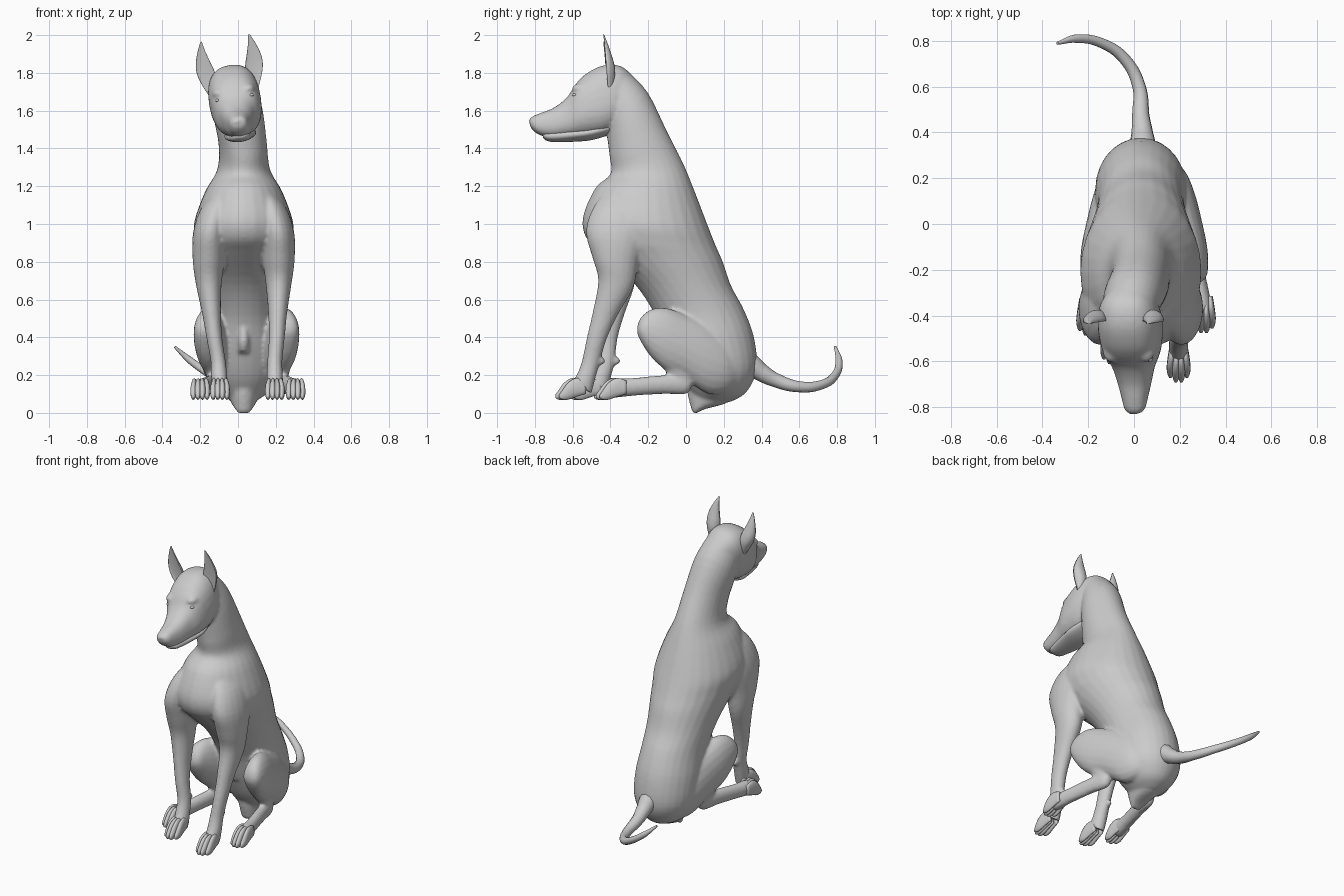
import bpy, bmesh, math
from mathutils import Matrix

cube = bpy.data.objects.get("Cube")
if cube:
    bpy.data.objects.remove(cube)

grey = bpy.data.materials.new("clay grey")
grey.use_nodes = True
COL = (0.6, 0.6, 0.6, 1)
grey.diffuse_color = COL
bsdf = grey.node_tree.nodes["Principled BSDF"]
bsdf.inputs["Base Color"].default_value = COL
bsdf.inputs["Roughness"].default_value = 0.8


def spline(a, b, c, d, t):
    """Catmull-Rom blend of four rings."""
    return [0.5 * (2 * q + (r - p) * t + (2 * p - 5 * q + 4 * r - s) * t * t
                   + (3 * q - p - 3 * r + s) * t ** 3) for p, q, r, s in zip(a, b, c, d)]


def loft(bm, rings, sides=20, steps=4, dent=None, square=1.0):
    """Skin oval rings (y1, z1, y2, z2, x, half width): two side-profile points and a width."""
    n, fine = len(rings), []
    for i in range(n - 1):
        ctl = [rings[max(0, min(n - 1, i + k))] for k in (-1, 0, 1, 2)]
        fine += [spline(*ctl, s / steps) for s in range(steps)]
    fine.append(list(rings[-1]))
    loops = []
    for y1, z1, y2, z2, x, w in fine:
        loop = []
        for k in range(sides):
            t = 2 * math.pi * k / sides
            c, s = math.cos(t), math.sin(t)
            c = math.copysign(abs(c) ** square, c)
            s = math.copysign(abs(s) ** square, s)
            if dent is not None and c > 0:
                c *= -dent
            loop.append(bm.verts.new((x + s * max(w, 0.002), (y1 + y2) / 2 + c * (y1 - y2) / 2,
                                      (z1 + z2) / 2 + c * (z1 - z2) / 2)))
        loops.append(loop)
    for a, b in zip(loops, loops[1:]):
        for k in range(sides):
            j = (k + 1) % sides
            bm.faces.new((a[k], a[j], b[j], b[k]))
    bm.faces.new(loops[0])
    bm.faces.new(loops[-1])


def ball(bm, pos, size):
    m = Matrix.Translation(pos) @ Matrix.Diagonal((*size, 1))
    bmesh.ops.create_uvsphere(bm, u_segments=16, v_segments=10, radius=1, matrix=m)


def finish(name, bm, matrix=None, voxel=None):
    if matrix:
        bm.transform(matrix)
    bmesh.ops.recalc_face_normals(bm, faces=bm.faces)
    for f in bm.faces:
        f.smooth = True
    me = bpy.data.meshes.new(name)
    bm.to_mesh(me)
    bm.free()
    me.materials.append(grey)
    ob = bpy.data.objects.new(name, me)
    bpy.context.collection.objects.link(ob)
    if voxel:
        r = ob.modifiers.new("blend", 'REMESH')
        r.mode, r.voxel_size, r.use_smooth_shade = 'VOXEL', voxel, True
        s = ob.modifiers.new("soften", 'SMOOTH')
        s.factor, s.iterations = 0.5, 5


# Head: rolled a little to the right about the lower jaw, then blended into the neck
roll = (Matrix.Translation((0, 0, 1.55)) @ Matrix.Rotation(math.radians(-9), 4, 'Y')
        @ Matrix.Translation((0, 0, -1.55)))
body = bmesh.new()
loft(body, [(-.26, 1.76, -.33, 1.58, 0, .08), (-.34, 1.835, -.37, 1.51, 0, .125),
            (-.44, 1.84, -.43, 1.475, 0, .138), (-.53, 1.795, -.51, 1.462, 0, .132),
            (-.585, 1.74, -.56, 1.46, 0, .118), (-.63, 1.67, -.62, 1.458, 0, .092),
            (-.70, 1.615, -.69, 1.455, 0, .073), (-.77, 1.587, -.75, 1.462, 0, .057),
            (-.815, 1.568, -.795, 1.482, 0, .046), (-.832, 1.548, -.822, 1.51, 0, .028)],
     sides=28, square=.82)
# Brows and cheekbones
for s in (1, -1):
    ball(body, (s * .075, -.555, 1.705), (.04, .05, .03))
    ball(body, (s * .075, -.47, 1.58), (.05, .10, .08))
body.transform(roll)

# Neck, chest, back and rump in one loft
loft(body, [
    (-.44, 1.64, -.325, 1.825, -.025, .115), (-.42, 1.48, -.205, 1.70, 0, .132),
    (-.405, 1.36, -.10, 1.49, .025, .128), (-.40, 1.265, -.01, 1.31, .03, .14),
    (-.48, 1.19, .055, 1.15, .03, .205), (-.545, 1.04, .12, .98, .03, .262),
    (-.53, .93, .16, .88, .03, .255), (-.44, .84, .195, .80, .03, .235),
    (-.27, .68, .24, .67, .03, .205), (-.16, .51, .305, .55, .03, .19),
    (-.10, .34, .36, .40, .03, .20), (-.04, .20, .375, .23, .03, .19),
    (.02, .11, .32, .11, .03, .13), (.06, .06, .24, .06, .03, .06)], sides=28)
# Groin wedge and sheath
loft(body, [(0, .16, .26, .14, .03, .09), (.01, .09, .23, .06, .03, .075),
            (.03, .015, .10, .02, .03, .045), (.04, 0, .06, 0, .03, .03)])
loft(body, [(-.14, .46, -.04, .46, .03, .03), (-.15, .38, -.05, .36, .03, .032),
            (-.13, .33, -.06, .30, .03, .025)])

# Forelegs: shared profile, the right one set further back at the foot
FORE = [(-.40, 1.20, -.20, 1.20, .03), (-.49, 1.09, -.20, 1.10, .075), (-.53, .96, -.20, .96, .09),
        (-.495, .82, -.25, .80, .085), (-.465, .70, -.28, .66, .068), (-.495, .53, -.36, .52, .05),
        (-.525, .40, -.42, .39, .042), (-.55, .28, -.455, .27, .04), (-.575, .21, -.48, .18, .043),
        (-.60, .17, -.50, .10, .043)]
for xs, back in (([.13, .175, .207, .215, .215, .21, .205, .195, .195, .195], 0),
                 ([-.07, -.115, -.147, -.155, -.155, -.14, -.125, -.105, -.10, -.095], .08)):
    rings = []
    for (y1, z1, y2, z2, w), x in zip(FORE, xs):
        d = back * max(0, min(1, (.72 - z1) / .45))
        rings.append((y1 + d, z1, y2 + d, z2, x, w))
    loft(body, rings)
    # Heel pad behind the wrist
    ball(body, (xs[7], -.455 + back, .275), (.022, .028, .022))

# Hind legs: folded thigh, shank and flat foot
THIGH = [(.29, .31, .16, .075, .05), (.22, .39, .11, .10, .085), (.12, .47, .10, .125, .10),
         (0, .52, .17, .16, .095), (-.10, .555, .22, .19, .085), (-.18, .55, .29, .208, .072),
         (-.235, .51, .37, .215, .055), (-.258, .46, .42, .215, .025)]
FOOT = [(.03, .18, .14, .17, .018), (0, .205, .10, .175, .034), (-.12, .20, .10, .20, .036),
        (-.28, .185, .09, .235, .037), (-.37, .18, .08, .25, .04), (-.40, .15, .085, .254, .036)]
for s in (1, -1):
    loft(body, [(y, t, y, b, .045 + s * x, w) for y, t, b, x, w in THIGH])
    loft(body, [(y, t, y, b, .053 + s * x, w) for y, t, b, x, w in FOOT])
    loft(body, [(-.20, .42, -.10, .48, .05 + s * .20, .05), (-.13, .25, -.02, .32, .05 + s * .19, .045),
                (-.03, .13, .03, .18, .05 + s * .175, .033)])
finish("body", body, voxel=.01)

# Paws: four toes each, the middle pair longer
for name, px, py in (("left_front", .195, -.56), ("right_front", -.095, -.48),
                     ("left_hind", .305, -.345), ("right_hind", -.2, -.355)):
    bm = bmesh.new()
    for k in (-1.5, -.5, .5, 1.5):
        x, y = px + k * .018, py - (.02 if abs(k) < 1 else 0)
        fan = k * .006
        loft(bm, [(y + .03, .17, y + .03, .10, x, .012), (y - .02, .185, y - .02, .085, x + fan / 2, .016),
                  (y - .065, .16, y - .065, .07, x + fan, .0165), (y - .095, .12, y - .095, .07, x + fan, .013),
                  (y - .112, .095, y - .112, .08, x + fan, .005)], sides=12, steps=3)
    finish(name + "_toes", bm)

# Lower jaw, nose pad and eyes
jaw = bmesh.new()
loft(jaw, [(-.40, 1.53, -.40, 1.475, 0, .07), (-.50, 1.50, -.50, 1.447, 0, .085),
           (-.60, 1.49, -.60, 1.437, 0, .072), (-.69, 1.485, -.69, 1.434, 0, .054),
           (-.735, 1.48, -.735, 1.44, 0, .042), (-.757, 1.475, -.757, 1.455, 0, .025)], square=.85)
finish("lower_jaw", jaw, roll)
nose = bmesh.new()
ball(nose, (0, -.803, 1.543), (.036, .026, .024))
finish("nose", nose, roll)
eyes = bmesh.new()
for s in (1, -1):
    ball(eyes, (s * .088, -.585, 1.67), (.016, .018, .01))
finish("eyes", eyes, roll)

# Ears: upright cupped points
for name, s in (("left", 1), ("right", -1)):
    ear = bmesh.new()
    loft(ear, [(-.435, 1.69, -.39, 1.70, s * .115, .015), (-.465, 1.77, -.375, 1.78, s * .122, .042),
               (-.468, 1.83, -.38, 1.83, s * .130, .047), (-.46, 1.88, -.395, 1.88, s * .136, .038),
               (-.45, 1.94, -.415, 1.94, s * .135, .020), (-.442, 1.99, -.434, 1.99, s * .128, .004)],
         dent=.2)
    finish(name + "_ear", ear, roll)

# Tail: tapered curve sweeping round to the right
tail = bpy.data.curves.new("tail", 'CURVE')
tail.dimensions, tail.bevel_depth, tail.bevel_resolution = '3D', 1.0, 4
tail.use_fill_caps = True
path = [(.033, .22, .33, .06), (.038, .34, .255, .06), (.036, .40, .213, .047), (.03, .47, .175, .038),
        (.022, .60, .138, .029), (-.04, .72, .15, .025), (-.14, .79, .20, .022),
        (-.25, .81, .275, .019), (-.335, .79, .35, .007)]
sp = tail.splines.new('BEZIER')
sp.bezier_points.add(len(path) - 1)
for p, (x, y, z, r) in zip(sp.bezier_points, path):
    p.co, p.radius = (x, y, z), r
    p.handle_left_type = p.handle_right_type = 'AUTO'
tail.materials.append(grey)
bpy.context.collection.objects.link(bpy.data.objects.new("tail", tail))
